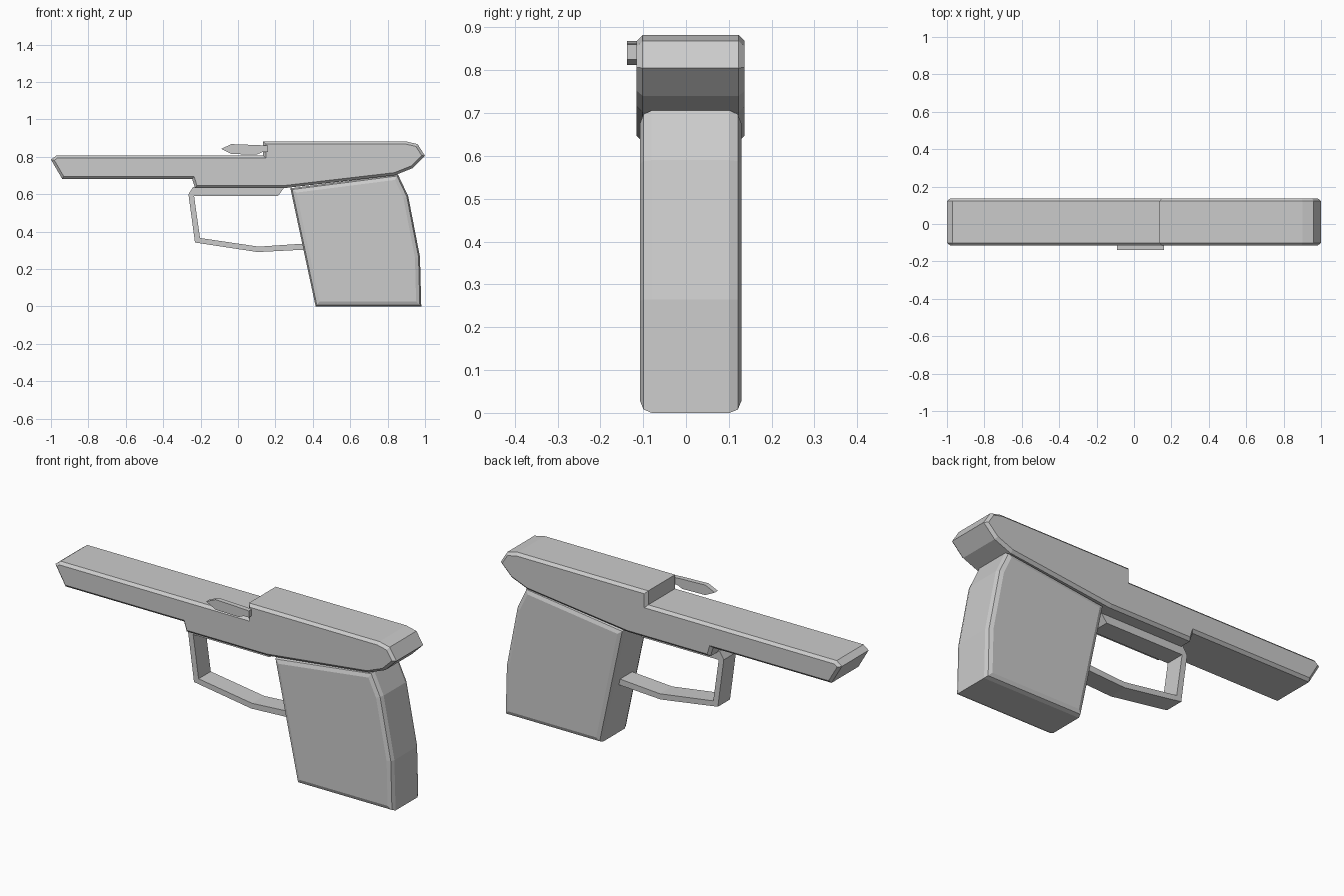
import bpy
import bmesh

cube = bpy.data.objects.get("Cube")
if cube:
    bpy.data.objects.remove(cube, do_unlink=True)

grey = bpy.data.materials.new("plain grey")
grey.use_nodes = True
COLOUR = (0.6, 0.6, 0.6, 1)
grey.diffuse_color = COLOUR
grey.node_tree.nodes["Principled BSDF"].inputs["Base Color"].default_value = COLOUR


def slab(name, outline, y0, y1, rim=0.0, segments=1):
    """Extrude an x-z outline from y0 to y1 and bevel the rims of both sides."""
    bm = bmesh.new()
    side = bm.faces.new([bm.verts.new((x, y0, z)) for x, z in outline])
    grown = bmesh.ops.extrude_face_region(bm, geom=[side], use_keep_orig=True)["geom"]
    for v in grown:
        if isinstance(v, bmesh.types.BMVert):
            v.co.y = y1
    bmesh.ops.recalc_face_normals(bm, faces=bm.faces)
    if rim:
        edges = [e for e in bm.edges if abs(e.verts[0].co.y - e.verts[1].co.y) < 1e-5]
        bmesh.ops.bevel(bm, geom=edges, offset=rim, offset_type='OFFSET',
                        segments=segments, profile=0.5, affect='EDGES')
    mesh = bpy.data.meshes.new(name)
    bm.to_mesh(mesh)
    bm.free()
    mesh.materials.append(grey)
    obj = bpy.data.objects.new(name, mesh)
    bpy.context.collection.objects.link(obj)
    return obj


# Long upper body with the raised rear half
slab("upper_body", [
    (-1, 0.785), (-0.94, 0.682), (-0.245, 0.682), (-0.23, 0.633), (0.25, 0.633),
    (0.84, 0.702), (0.935, 0.74), (0.99, 0.795), (1, 0.805), (0.96, 0.868), (0.9, 0.882),
    (0.135, 0.882), (0.135, 0.808), (-0.97, 0.808)], -0.115, 0.137, 0.014)

# Handle with rounded rims
slab("grip", [
    (0.28, 0.632), (0.415, 0), (0.98, 0), (0.973, 0.265), (0.91, 0.59),
    (0.855, 0.706)], -0.107, 0.129, 0.027, 2)

# Open loop under the body
slab("guard_loop", [
    (0.25, 0.64), (0.215, 0.592), (-0.235, 0.592), (-0.203, 0.366), (0.11, 0.32),
    (0.38, 0.338), (0.38, 0.305), (0.105, 0.291), (-0.23, 0.342), (-0.265, 0.6),
    (-0.24, 0.64)], -0.04, 0.062)

# Pointed lever on the front side
slab("side_lever", [
    (-0.09, 0.843), (-0.035, 0.815), (0.1, 0.812), (0.13, 0.825), (0.16, 0.825),
    (0.16, 0.86), (0.1, 0.863), (-0.035, 0.868)], -0.138, -0.112)
